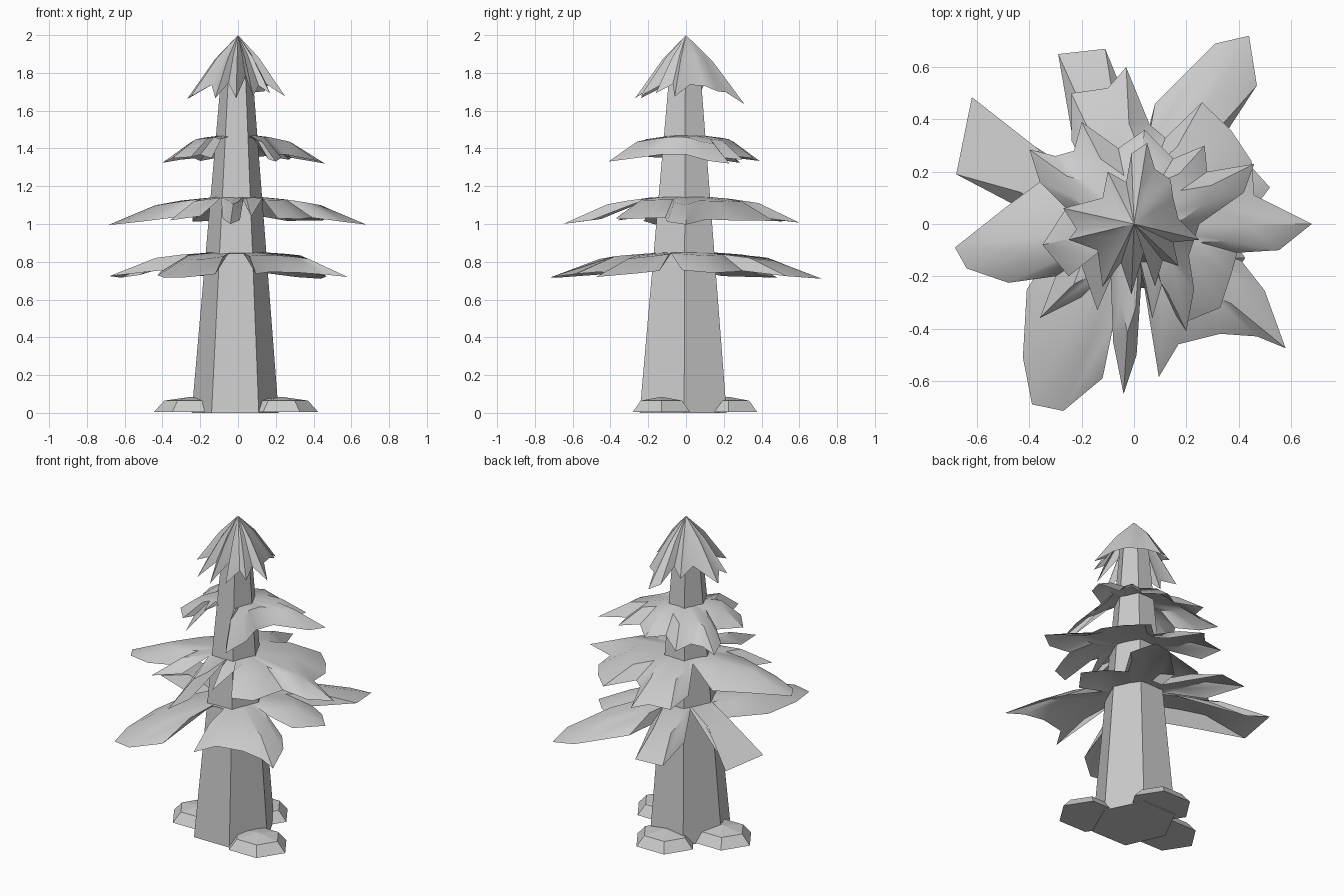
import bpy, math

if "Cube" in bpy.data.objects:
    bpy.data.objects.remove(bpy.data.objects["Cube"])

grey = bpy.data.materials.new("light_grey")
grey.diffuse_color = (0.6, 0.6, 0.6, 1)
grey.use_nodes = True
grey.node_tree.nodes["Principled BSDF"].inputs["Base Color"].default_value = grey.diffuse_color


def make(name, verts, faces, smooth=False):
    me = bpy.data.meshes.new(name)
    me.from_pydata(verts, [], faces)
    me.materials.append(grey)
    ob = bpy.data.objects.new(name, me)
    bpy.context.collection.objects.link(ob)
    if smooth:
        bpy.ops.object.select_all(action='DESELECT')
        ob.select_set(True)
        bpy.context.view_layer.objects.active = ob
        bpy.ops.object.shade_smooth_by_angle(angle=math.radians(40))
    return ob


def bridge(n, a, b):
    """Quads between ring a and ring b (start indices)."""
    return [(a + i, a + (i + 1) % n, b + (i + 1) % n, b + i) for i in range(n)]


# Tapered six-sided trunk
base = [(-.14, -.245), (.11, -.245), (.215, -.01), (.105, .215), (-.13, .215), (-.245, -.01)]
n = len(base)
make("trunk",
     [(x, y, 0) for x, y in base] + [(x * .34, y * .34, 1.85) for x, y in base],
     bridge(n, 0, n) + [tuple(reversed(range(n))), tuple(range(n, 2 * n))])

# Three flat stones around the foot
for k, (cx, cy) in enumerate([(.23, -.13), (-.25, -.01), (-.01, .225)]):
    v = []
    for s, z in ((1, .005), (.72, .065)):
        v += [(cx + s * .195 * math.cos(i * math.pi / 3), cy + s * .175 * math.sin(i * math.pi / 3), z)
              for i in range(6)]
    v.append((cx, cy, .085))
    f = bridge(6, 0, 6) + [tuple(reversed(range(6)))]
    f += [(6 + i, 6 + (i + 1) % 6, 12) for i in range(6)]
    make(f"stone_{k + 1}", v, f)


def branch_layer(name, outline, apex, mid_t, mid_z, edge_z):
    """Drooping star-shaped sheet: apex, mid ring, jagged outer edge."""
    m = len(outline)
    v = [(x * mid_t, y * mid_t, mid_z(math.hypot(x, y))) for x, y in outline]
    v += [(x, y, edge_z(math.hypot(x, y))) for x, y in outline]
    v.append((0, 0, apex))
    f = [(i, (i + 1) % m, 2 * m) for i in range(m)]
    f += [(m + i, m + (i + 1) % m, (i + 1) % m, i) for i in range(m)]
    make(name, v, f, True)


def flat_layer(name, outline, top, drop):
    rmax = max(math.hypot(x, y) for x, y in outline)

    def edge(r):
        return top - .015 if r < .2 else top - drop * (.42 + .58 * r / rmax)
    branch_layer(name, outline, top, .64,
                 lambda r: top - .008 - .3 * drop * (r / rmax) ** 2, edge)


# Lowest, middle and upper branch layers
flat_layer("lower_branches", [
    (.04, -.19), (.095, -.585), (.17, -.46), (.33, -.42), (.47, -.43), (.58, -.475),
    (.5, -.255), (.41, -.14), (.16, -.08), (.4, -.02), (.52, .14), (.42, .25), (.32, .3),
    (.47, .53), (.44, .72), (.31, .69), (.08, .46), (.04, .3), (-.11, .67), (-.29, .65),
    (-.24, .36), (-.13, .14), (-.52, .385), (-.62, .485), (-.68, .19), (-.47, .08),
    (-.27, -.03), (-.41, -.25), (-.425, -.51), (-.39, -.69), (-.27, -.715),
    (-.12, -.59), (-.05, -.19)], .86, .15)
flat_layer("middle_branches", [
    (.03, -.19), (.07, -.36), (.13, -.15), (.21, -.37), (.33, -.32), (.37, -.2), (.395, -.11),
    (.555, -.1), (.68, 0), (.46, .11), (.45, .24), (.37, .36), (.26, .465), (.12, .33),
    (.06, .38), (-.03, .6), (-.1, .52), (-.24, .5), (-.24, .32), (-.14, .13), (-.32, .19),
    (-.47, .08), (-.685, -.09), (-.64, -.17), (-.48, -.225), (-.3, -.2), (-.36, -.36),
    (-.2, -.28), (-.09, -.17), (-.08, -.45), (-.04, -.65), (.01, -.5)], 1.155, .16)
flat_layer("upper_branches", [
    (.07, -.1), (.16, -.35), (.2, -.41), (.23, -.25), (.21, -.12), (.25, .0), (.42, .12),
    (.46, .23), (.28, .2), (.27, .3), (.15, .25), (.04, .36), (-.06, .29), (-.2, .39),
    (-.23, .28), (-.3, .26), (-.4, .285), (-.36, .16), (-.26, .06), (-.35, -.08),
    (-.25, -.2), (-.2, -.16), (-.14, -.33), (-.09, -.1)], 1.48, .16)

# Steep pointed crown
branch_layer("crown", [
    (.04, -.1), (.08, -.24), (.11, -.14), (.17, -.16), (.15, -.07), (.25, -.06), (.17, .02),
    (.15, .1), (.14, .17), (.08, .21), (.05, .31), (-.01, .27), (-.03, .16), (-.1, .2),
    (-.12, .1), (-.27, .06), (-.22, -.02), (-.25, -.06), (-.14, -.1), (-.12, -.24),
    (-.05, -.15), (-.01, -.27)],
    2.0, .45, lambda r: 1.945 - .26 * r, lambda r: 1.86 - .72 * r)
